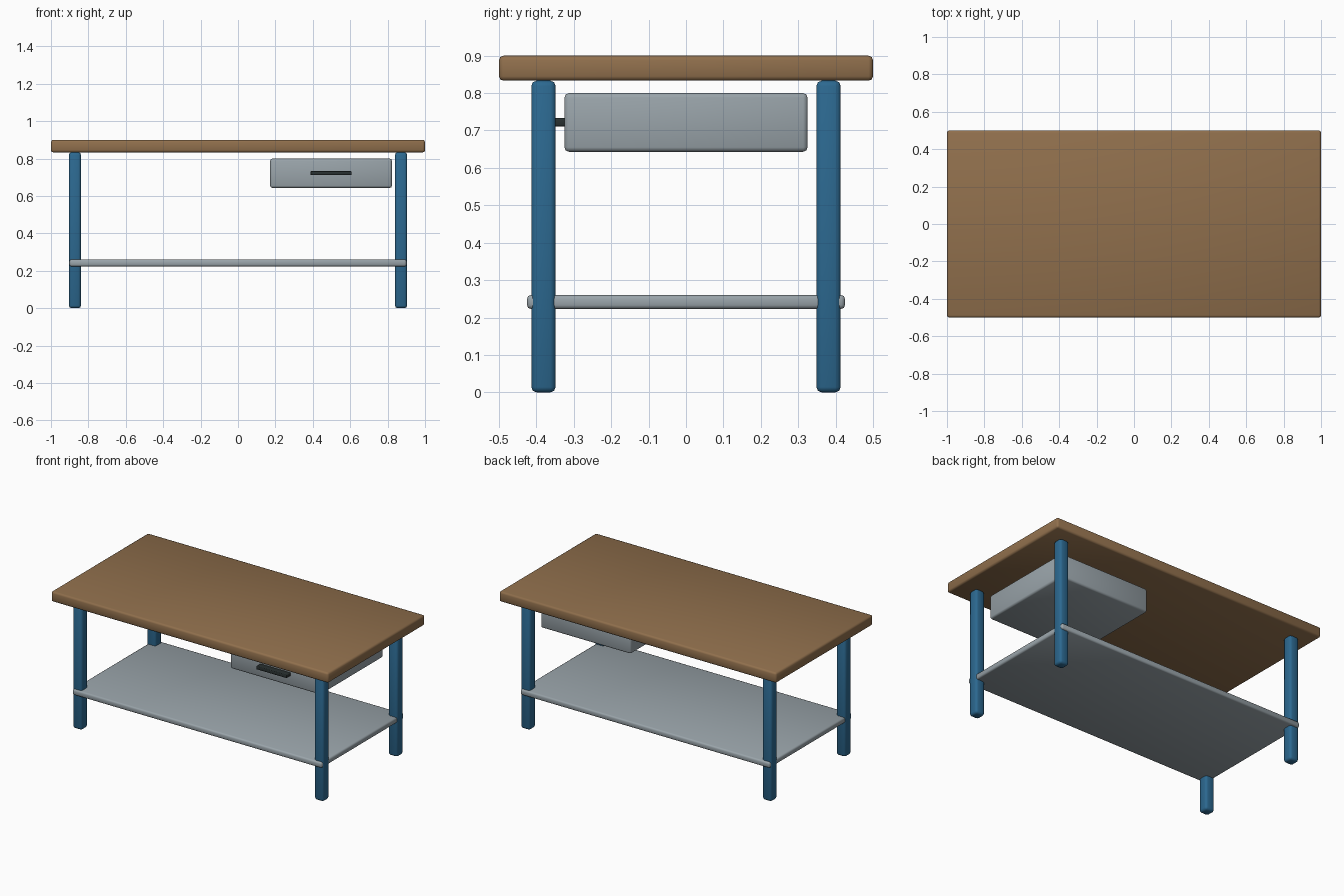
import bpy, math

if "Cube" in bpy.data.objects:
    bpy.data.objects.remove(bpy.data.objects["Cube"])


def material(name, rgb):
    m = bpy.data.materials.new(name)
    m.diffuse_color = (*rgb, 1)
    m.use_nodes = True
    m.node_tree.nodes["Principled BSDF"].inputs["Base Color"].default_value = m.diffuse_color
    return m


wood = material("brown wood", (0.28, 0.16, 0.073))
blue = material("blue paint", (0.025, 0.14, 0.28))
grey = material("grey steel", (0.32, 0.37, 0.40))
dark = material("dark handle", (0.022, 0.03, 0.03))


def box(name, lo, hi, mat, bevel):
    """Rounded box between two corners."""
    bpy.ops.mesh.primitive_cube_add(size=1, location=[(a + b) / 2 for a, b in zip(lo, hi)])
    ob = bpy.context.object
    ob.name = name
    ob.scale = [b - a for a, b in zip(lo, hi)]
    bpy.ops.object.transform_apply(location=False, rotation=False, scale=True)
    ob.data.materials.append(mat)
    mod = ob.modifiers.new("rounded edges", 'BEVEL')
    mod.width = bevel
    mod.segments = 2
    bpy.ops.object.modifier_apply(modifier=mod.name)
    bpy.ops.object.shade_smooth_by_angle(angle=math.radians(50))
    return ob


# Worktop
box("worktop", (-1, -0.5, 0.833), (1, 0.5, 0.9), wood, 0.012)

# Four legs
for sx, side in ((-1, "left"), (1, "right")):
    for sy, end in ((-1, "front"), (1, "back")):
        x, y, h = sx * 0.872, sy * 0.381, 0.0325
        box(f"{end}_{side}_leg", (x - h, y - h, 0), (x + h, y + h, 0.833), blue, 0.014)

# Lower shelf
box("lower_shelf", (-0.9, -0.425, 0.223), (0.9, 0.425, 0.26), grey, 0.01)

# Drawer and its handle
box("drawer", (0.172, -0.325, 0.643), (0.823, 0.325, 0.80), grey, 0.012)
box("drawer_handle", (0.388, -0.367, 0.711), (0.607, -0.322, 0.733), dark, 0.004)
